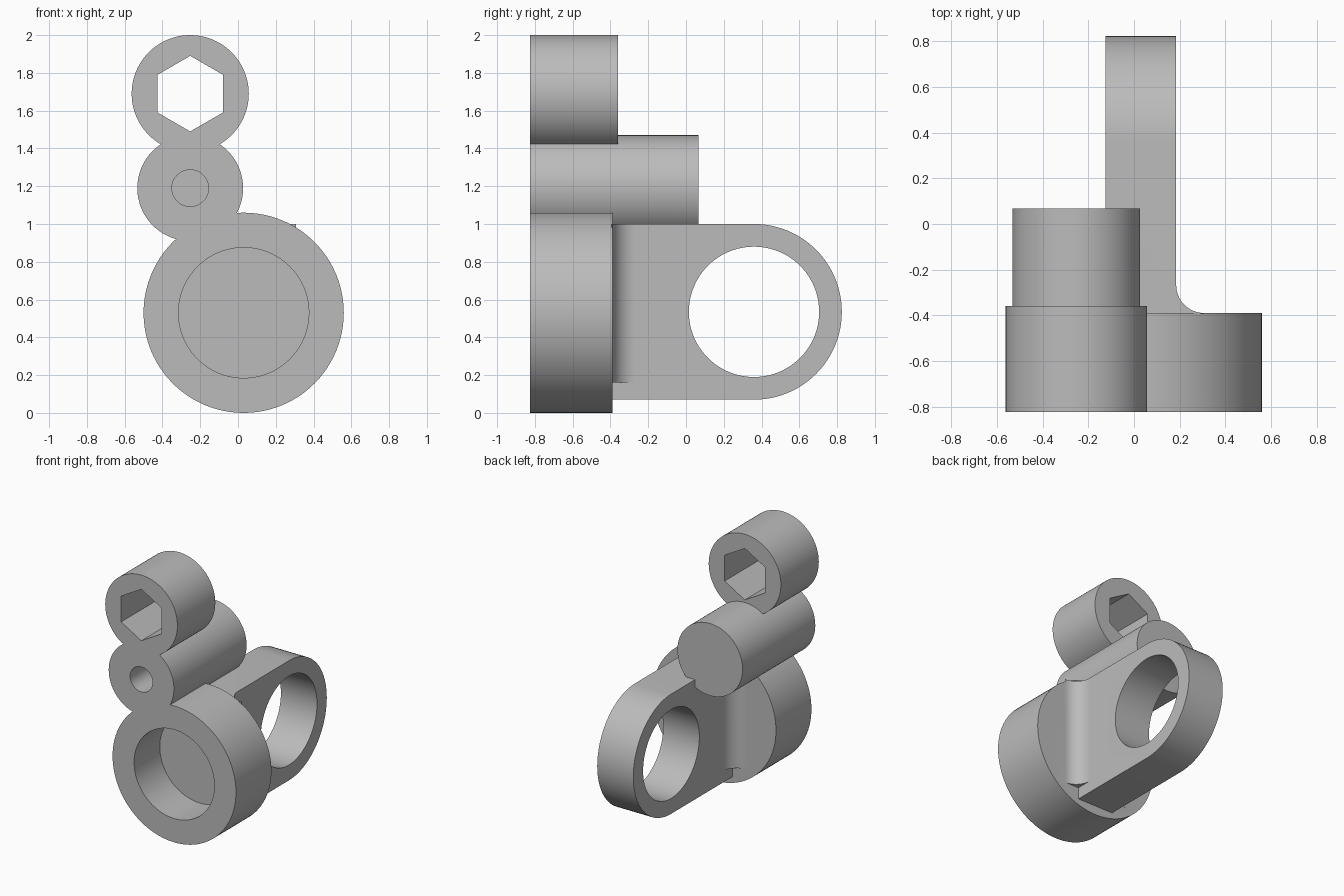
import bpy
import bmesh
from math import cos, sin, pi, radians
from mathutils import Vector

cube = bpy.data.objects.get("Cube")
if cube:
    bpy.data.objects.remove(cube, do_unlink=True)

# Single plain grey finish
grey = bpy.data.materials.new("plain_grey")
grey.use_nodes = True
colour = (0.5, 0.5, 0.5, 1)
grey.diffuse_color = colour
grey.node_tree.nodes["Principled BSDF"].inputs["Base Color"].default_value = colour


def arc(cu, cv, r, start, end, steps):
    """Points along an arc, angles in degrees."""
    angles = [radians(start + (end - start) * i / steps) for i in range(steps + 1)]
    return [(cu + r * cos(a), cv + r * sin(a)) for a in angles]


def circle(cu, cv, r, sides=96):
    return arc(cu, cv, r, 90, 450, sides)[:-1]


def prism(name, profile, axis, low, high):
    """Extrude a 2D profile along an axis; the profile uses the other two axes in order."""
    def place(p, depth):
        co = list(p)
        co.insert("xyz".index(axis), depth)
        return Vector(co)
    bm = bmesh.new()
    base = bm.faces.new([bm.verts.new(place(p, low)) for p in profile])
    grown = bmesh.ops.extrude_face_region(bm, geom=[base])["geom"]
    top = [v for v in grown if isinstance(v, bmesh.types.BMVert)]
    shift = place((0, 0), high - low)
    bmesh.ops.translate(bm, verts=top, vec=shift)
    bmesh.ops.recalc_face_normals(bm, faces=bm.faces)
    mesh = bpy.data.meshes.new(name)
    bm.to_mesh(mesh)
    bm.free()
    mesh.materials.append(grey)
    obj = bpy.data.objects.new(name, mesh)
    bpy.context.collection.objects.link(obj)
    return obj


def combine(target, tool, operation):
    mod = target.modifiers.new(operation.lower(), "BOOLEAN")
    mod.operation = operation
    mod.solver = "EXACT"
    mod.object = tool
    bpy.context.view_layer.objects.active = target
    bpy.ops.object.modifier_apply(modifier=mod.name)
    bpy.data.objects.remove(tool, do_unlink=True)


FRONT, BACK = -0.825, 0.825
RING_X, RING_Z, RING_R, RING_BACK = 0.03, 0.53, 0.53, -0.39
POST_X, POST_Z, HEX_Z = -0.253, 1.19, 1.69
HALF, LUG_R, LUG_Z = 0.155, 0.465, 0.535
LUG_Y = BACK - LUG_R
FILLET = 0.122

# Large front cup, middle post and top hexagon barrel
bracket = prism("bracket", circle(RING_X, RING_Z, RING_R), "y", FRONT, RING_BACK)
combine(bracket, prism("post", circle(POST_X, POST_Z, 0.28), "y", FRONT, 0.067), "UNION")
combine(bracket, prism("hex_barrel", circle(POST_X, HEX_Z, 0.31), "y", FRONT, -0.36), "UNION")

# Rear lug with a rounded end
lug = [(-0.45, LUG_Z - LUG_R)] + arc(LUG_Y, LUG_Z, LUG_R, -90, 90, 48) + [(-0.45, LUG_Z + LUG_R)]
combine(bracket, prism("lug", lug, "x", RING_X - HALF, RING_X + HALF), "UNION")

# Concave fillets between the lug and the cup
for side, label in ((1, "left"), (-1, "right")):
    curve = arc(HALF + FILLET, RING_BACK + FILLET, FILLET, 180, 270, 16)
    web = [(HALF - 0.03, RING_BACK + FILLET)] + curve
    web += [(HALF + FILLET, RING_BACK - 0.004), (HALF - 0.03, RING_BACK - 0.004)]
    web = [(RING_X + side * u, v) for u, v in web]
    combine(bracket, prism(label + "_fillet", web, "z", 0.16, LUG_Z + LUG_R), "UNION")

# Blind cup bore, blind post hole, hexagon socket and lug bore
cuts = [
    prism("cup_bore", circle(RING_X, RING_Z, 0.345), "y", FRONT - 0.1, -0.51),
    prism("post_hole", circle(POST_X, POST_Z, 0.097, 48), "y", FRONT - 0.1, -0.2),
    prism("hex_socket", circle(POST_X, HEX_Z, 0.2, 6), "y", FRONT - 0.1, 0),
    prism("lug_bore", circle(LUG_Y, LUG_Z, 0.345), "x", -0.5, 0.5),
]
for cut in cuts:
    combine(bracket, cut, "DIFFERENCE")

# Smooth the round walls, keep the rims sharp
bpy.ops.object.select_all(action="DESELECT")
bracket.select_set(True)
bpy.context.view_layer.objects.active = bracket
bpy.ops.object.shade_smooth_by_angle(angle=radians(25))
